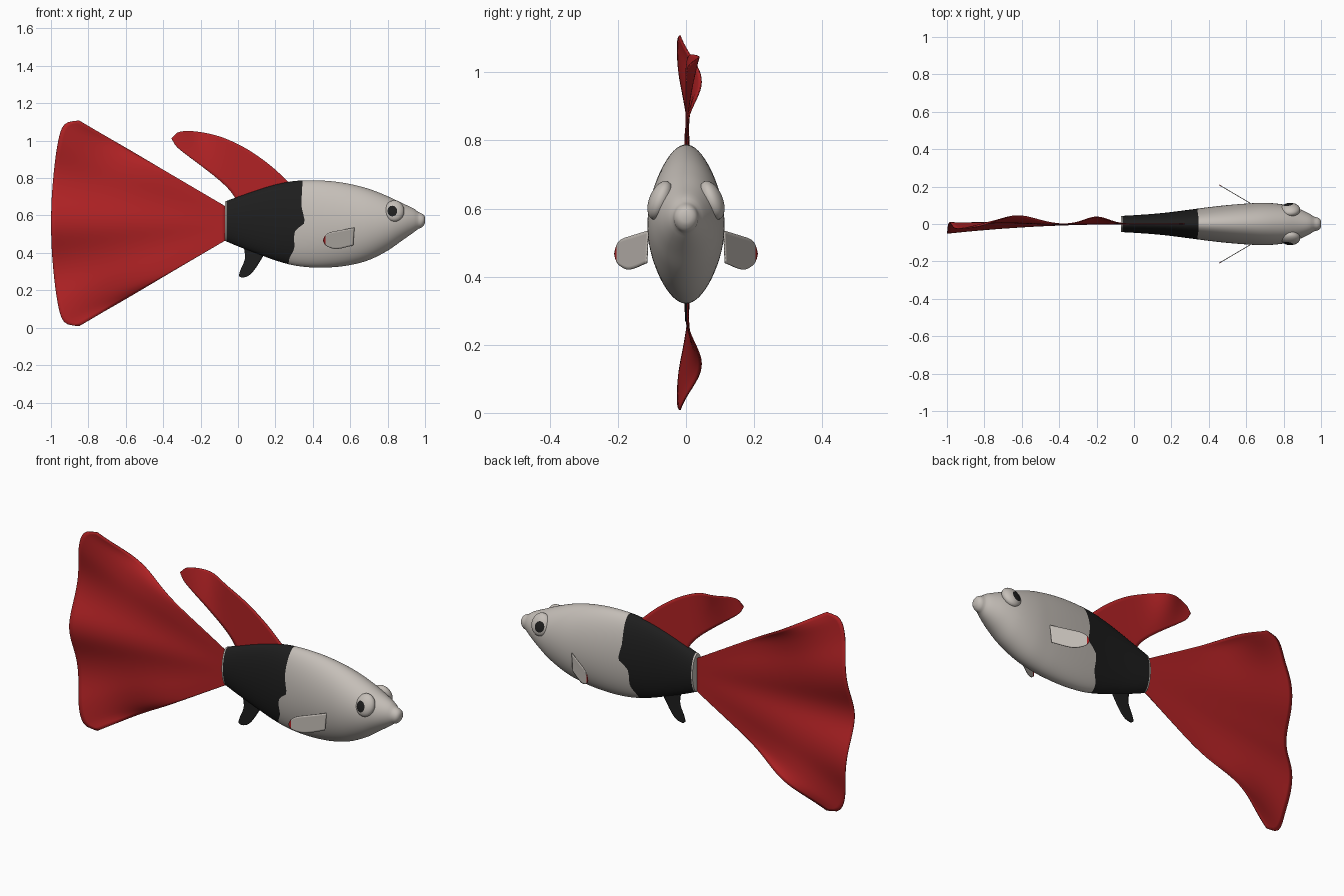
import bpy, bmesh, math
from mathutils import Matrix, Vector

if "Cube" in bpy.data.objects:
    bpy.data.objects.remove(bpy.data.objects["Cube"])


def material(name, color):
    m = bpy.data.materials.new(name)
    m.diffuse_color = (*color, 1)
    m.use_nodes = True
    m.node_tree.nodes["Principled BSDF"].inputs["Base Color"].default_value = m.diffuse_color
    return m


GREY = material("pale grey", (0.56, 0.52, 0.48))
BLACK = material("black", (0.013, 0.013, 0.013))
RED = material("red", (0.44, 0.016, 0.018))


def curve(pts, t):
    """Smooth interpolation through rows of (t, values...)."""
    n = len(pts)
    t = max(pts[0][0], min(pts[-1][0], t))
    i = next(k for k in range(n - 1) if t <= pts[k + 1][0])

    def slope(k, c):
        a, b = pts[max(k - 1, 0)], pts[min(k + 1, n - 1)]
        return (b[c] - a[c]) / (b[0] - a[0])

    h = pts[i + 1][0] - pts[i][0]
    s = (t - pts[i][0]) / h
    return [(2*s**3 - 3*s*s + 1) * pts[i][c] + (s**3 - 2*s*s + s) * h * slope(i, c)
            + (3*s*s - 2*s**3) * pts[i + 1][c] + (s**3 - s*s) * h * slope(i + 1, c)
            for c in range(1, len(pts[0]))]


def finish(name, bm, mats, mirror=False, thick=0):
    bmesh.ops.recalc_face_normals(bm, faces=bm.faces)
    me = bpy.data.meshes.new(name)
    bm.to_mesh(me)
    bm.free()
    for m in mats:
        me.materials.append(m)
    ob = bpy.data.objects.new(name, me)
    bpy.context.collection.objects.link(ob)
    if thick:
        mod = ob.modifiers.new("thickness", 'SOLIDIFY')
        mod.thickness, mod.offset = thick, 0
    if mirror:
        mod = ob.modifiers.new("mirror", 'MIRROR')
        mod.use_axis = (False, True, False)
        mod.use_mirror_merge = False
    bpy.context.view_layer.objects.active = ob
    ob.select_set(True)
    bpy.ops.object.shade_smooth_by_angle(angle=math.radians(50))
    ob.select_set(False)
    return ob


def sheet(name, f, nu, nv, mats, rule=None, **kw):
    """Grid surface from f(u, v), both running 0 to 1."""
    bm = bmesh.new()
    g = [[bm.verts.new(f(i / nu, j / nv)) for j in range(nv + 1)] for i in range(nu + 1)]
    for i in range(nu):
        for j in range(nv):
            face = bm.faces.new((g[i][j], g[i + 1][j], g[i + 1][j + 1], g[i][j + 1]))
            if rule:
                face.material_index = rule(face.calc_center_median())
    bmesh.ops.remove_doubles(bm, verts=bm.verts, dist=1e-5)
    return finish(name, bm, mats, **kw)


def blade(edge_a, edge_b, u, v):
    """Point in x, z between two edge curves."""
    a, b = Vector(curve(edge_a, u)), Vector(curve(edge_b, u))
    return a.lerp(b, v)


# Body: elliptical rings given as x, half width, bottom, top
PROFILE = [(-.07, .043, .465, .675), (0, .047, .435, .70), (.1, .054, .397, .735),
           (.2, .064, .36, .765), (.3, .077, .333, .784), (.4, .09, .322, .788),
           (.5, .101, .323, .783), (.6, .109, .335, .768), (.7, .113, .362, .742),
           (.8, .104, .412, .703), (.88, .082, .468, .665), (.94, .054, .51, .637),
           (.965, .038, .529, .618), (.98, .035, .534, .612), (.993, .028, .547, .603),
           (1.0, .016, .56, .592)]
# Ragged colour border: offset along x against height on the ring
BORDER = [(-1, -.07), (-.85, -.065), (-.6, -.04), (-.33, -.04), (-.15, -.03),
          (0, .013), (.2, .01), (.4, 0), (1, .005)]
EDGE, SEGS = 0.34, 64
stops = ([-.07, -.062] + [-.062 + (EDGE + .062) * i / 26 for i in range(1, 27)]
         + [EDGE + .6 * i / 36 for i in range(1, 37)]
         + [.95, .96, .968, .976, .984, .99, .995, 1.0])
bm = bmesh.new()
rings = []
for t in stops:
    ring = []
    for k in range(SEGS):
        a = 2 * math.pi * k / SEGS
        s = math.sin(a)
        x = t + curve(BORDER, s)[0] * math.exp(-((t - EDGE) / .085) ** 2)
        w, lo, hi = curve(PROFILE, x)
        ring.append(bm.verts.new((x, w * math.cos(a), (lo + hi) / 2 + (hi - lo) / 2 * s)))
    rings.append(ring)
for i in range(len(rings) - 1):
    for k in range(SEGS):
        n = (k + 1) % SEGS
        face = bm.faces.new((rings[i][k], rings[i][n], rings[i + 1][n], rings[i + 1][k]))
        face.material_index = 1 if i > 0 and stops[i + 1] <= EDGE + 1e-4 else 0
bm.faces.new(rings[0])
bm.faces.new(rings[-1])
finish("body", bm, [GREY, BLACK])

# Eyes: flattened spheres with a pupil cap turned slightly back and down
bm = bmesh.new()
bmesh.ops.create_uvsphere(bm, u_segments=32, v_segments=24, radius=1)
for face in bm.faces:
    face.material_index = int(face.calc_center_median().z > math.cos(.53))
aim = Vector((-.25, -1, -.22)).to_track_quat('Z', 'Y').to_matrix().to_4x4()
place = (Matrix.Translation((.836, -.076, .624)) @ Matrix.Rotation(math.radians(-22), 4, 'X')
         @ Matrix.Diagonal((.053, .032, .06, 1)))
bmesh.ops.transform(bm, matrix=place @ aim, verts=bm.verts)
finish("eyes", bm, [GREY, BLACK], mirror=True)

# Tail fin: rippled fan with rounded corners
TAIL_END = [(0, -1.0, 0), (.3, -.995, .15), (.55, -.982, .3), (.75, -.965, .42),
            (.86, -.945, .5), (.93, -.915, .538), (1, -.85, .55)]


def tail(u, v):
    v = 2 * v - 1
    ex, ez = curve(TAIL_END, abs(v))
    ez = math.copysign(ez, v)
    x = -.065 + (ex + .065) * u
    z = .558 + .09 * v * (1 - u) + ez * u
    y = u * u * (-.02 - .03 * math.cos(2 * math.pi * v) * (1 - .8 * abs(v) ** 3))
    y += .058 * v ** 4 * math.exp(-((u - .72) / .2) ** 2)
    return x, y, z


sheet("tail_fin", tail, 40, 64, [RED], thick=.004)

# Dorsal fin: swept blade with a gentle sideways bulge
D_TOP = [(0, .28, .77), (.2, .17, .87), (.4, .04, .96), (.6, -.1, 1.023),
         (.8, -.24, 1.05), (.92, -.32, 1.045), (1, -.355, 1.012)]
D_LOW = [(0, .0, .67), (.2, -.045, .735), (.4, -.11, .797), (.6, -.2, .868),
         (.8, -.28, .928), (.92, -.332, .972), (1, -.355, 1.012)]


def dorsal(u, v):
    x, z = blade(D_LOW, D_TOP, u, v)
    return x, .038 * v * math.exp(-((x + .2) / .09) ** 2), z


sheet("dorsal_fin", dorsal, 30, 14, [RED], thick=.004)

# Anal fin: small curved blade under the tail stalk
A_BACK = [(0, .03, .44), (.35, .037, .37), (.7, .012, .305), (.88, .006, .275), (1, .022, .268)]
A_FRONT = [(0, .15, .41), (.35, .118, .355), (.7, .079, .298), (.88, .05, .274), (1, .022, .268)]


def anal(u, v):
    x, z = blade(A_BACK, A_FRONT, u, v)
    return x, 0, z


sheet("anal_fin", anal, 16, 8, [BLACK], thick=.006)

# Pectoral fins: rounded paddles angled out and back, red at the very tip
P_TOP = [(0, .622, .535), (.5, .54, .52), (.8, .487, .508), (.93, .464, .49), (1, .455, .467)]
P_LOW = [(0, .615, .44), (.5, .53, .421), (.8, .487, .43), (.93, .464, .446), (1, .455, .467)]


def pectoral(u, v):
    x, z = blade(P_LOW, P_TOP, u, v)
    return x, -(.112 + (.62 - x) * .59), z


sheet("pectoral_fins", pectoral, 24, 10, [GREY, RED], rule=lambda c: int(c.x < .465),
      mirror=True, thick=.004)
